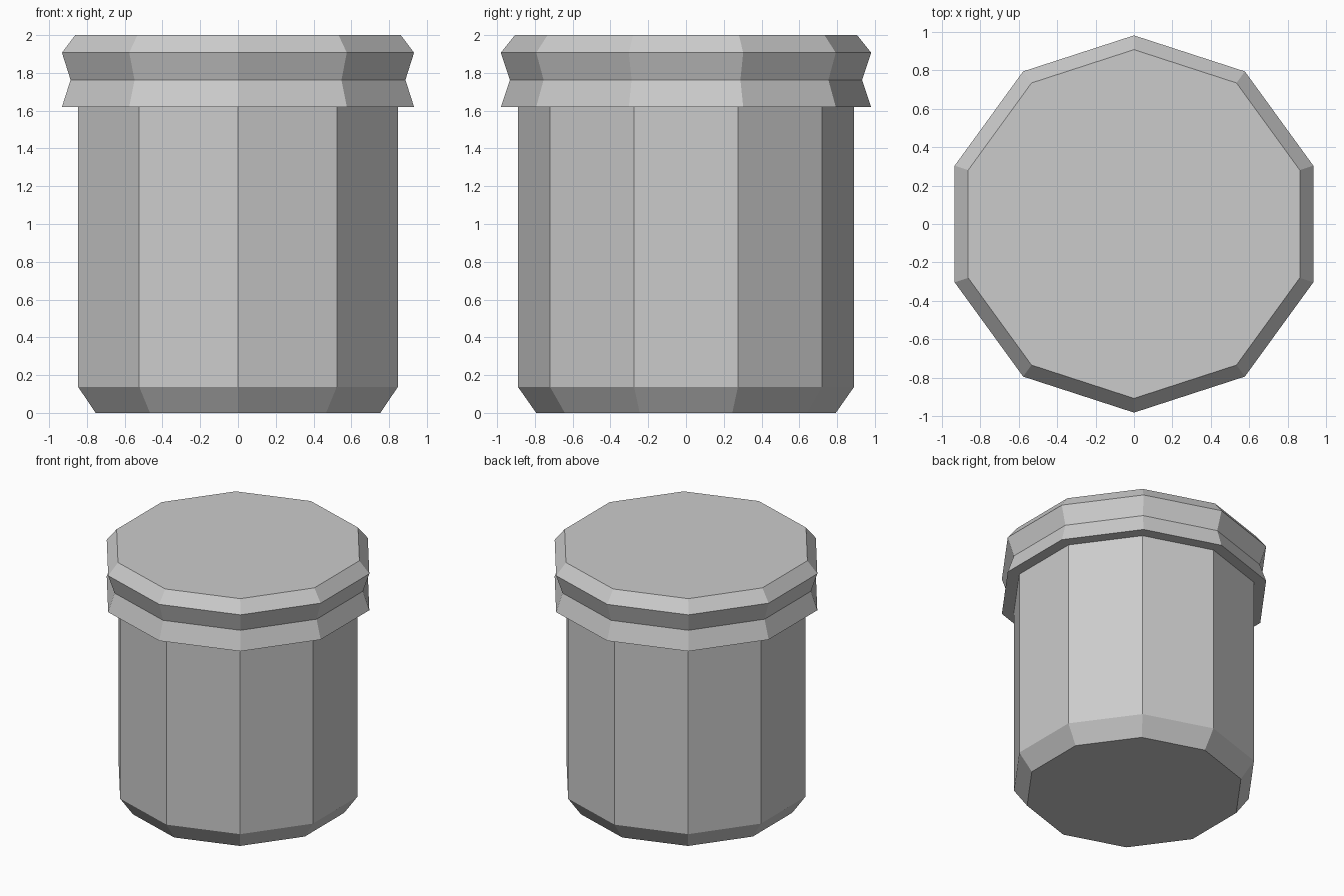
import bpy
import bmesh
from math import cos, sin, pi

if "Cube" in bpy.data.objects:
    bpy.data.objects.remove(bpy.data.objects["Cube"])

SIDES = 10


def lathe(name, profile):
    """Closed ten-sided solid from (radius, height) pairs, bottom to top."""
    bm = bmesh.new()
    rings = []
    for r, z in profile:
        angles = [pi / 2 + 2 * pi * i / SIDES for i in range(SIDES)]
        rings.append([bm.verts.new((r * cos(a), r * sin(a), z)) for a in angles])
    for low, high in zip(rings, rings[1:]):
        for i in range(SIDES):
            j = (i + 1) % SIDES
            bm.faces.new((low[i], low[j], high[j], high[i]))
    bm.faces.new(rings[0][::-1])
    bm.faces.new(rings[-1])
    mesh = bpy.data.meshes.new(name)
    bm.to_mesh(mesh)
    bm.free()
    obj = bpy.data.objects.new(name, mesh)
    bpy.context.collection.objects.link(obj)
    return obj


# Jar body with chamfered foot, its top tucked just inside the lid
lathe("jar_body", [(0.793, 0), (0.89, 0.138), (0.89, 1.64)])

# Lid with a V-shaped groove and a chamfered top edge
lathe("lid", [(0.98, 1.62), (0.932, 1.763), (0.98, 1.907), (0.906, 2.0)])
